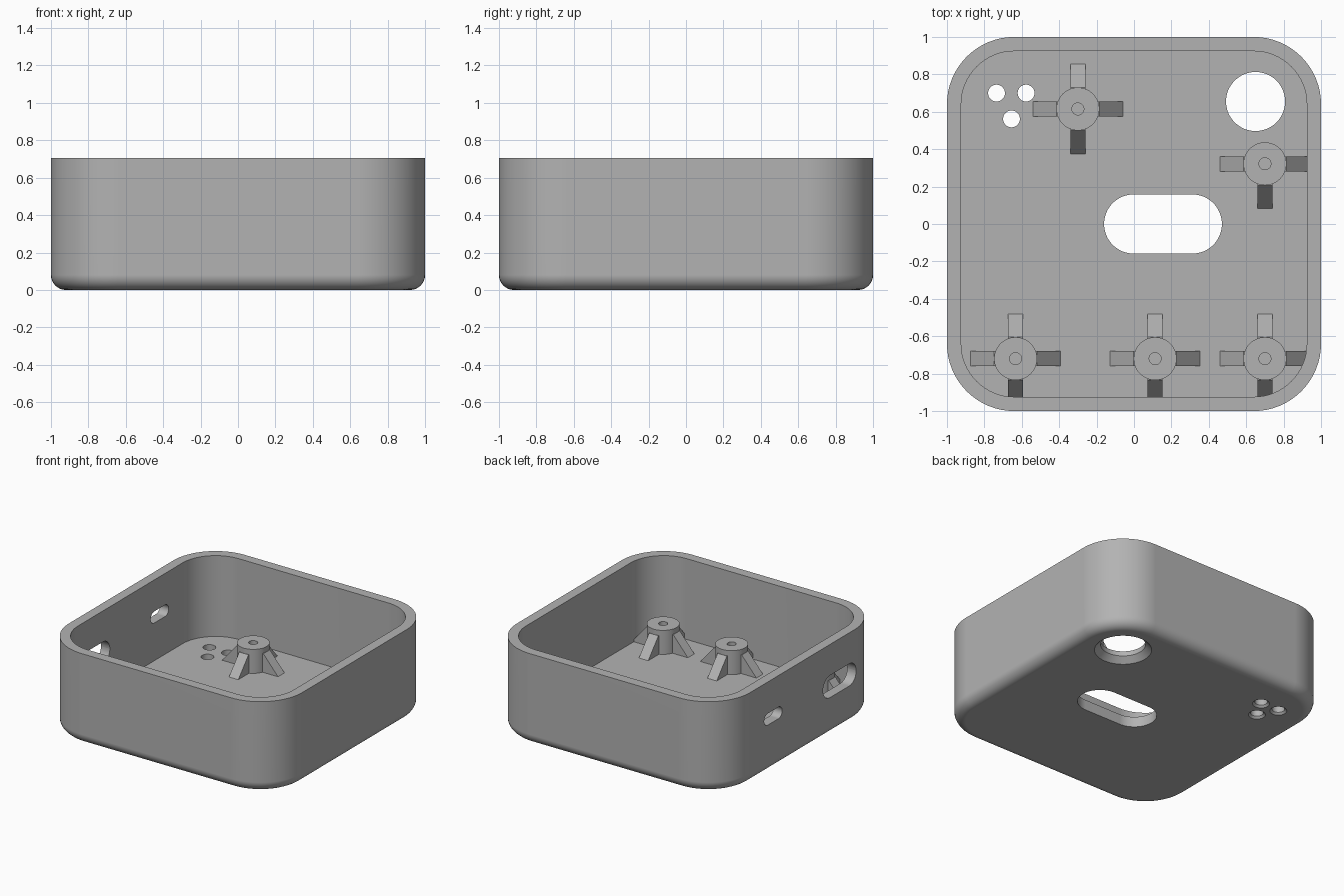
import bpy, bmesh, math
from mathutils import Matrix

if "Cube" in bpy.data.objects:
    bpy.data.objects.remove(bpy.data.objects["Cube"])

H, WALL, FLOOR, R, FILLET = 0.706, 0.076, 0.08, 0.36, 0.08

grey = bpy.data.materials.new("light grey plastic")
grey.diffuse_color = (0.45, 0.45, 0.45, 1)
grey.use_nodes = True
grey.node_tree.nodes["Principled BSDF"].inputs["Base Color"].default_value = grey.diffuse_color


def rounded_rect(hx, hy, r, n):
    """Outline of a rounded rectangle, counter-clockwise."""
    pts = []
    for k, (sx, sy) in enumerate([(1, 1), (-1, 1), (-1, -1), (1, -1)]):
        for i in range(n + 1):
            a = math.pi / 2 * (k + i / n)
            pts.append((sx * (hx - r) + r * math.cos(a), sy * (hy - r) + r * math.sin(a)))
    return pts


def circle(r, n=48):
    return [(r * math.cos(2 * math.pi * i / n), r * math.sin(2 * math.pi * i / n)) for i in range(n)]


def loft(bm, sections, closed=False):
    """Skin (outline, z) sections; cap the ends, or join last to first."""
    rings = [[bm.verts.new((x, y, z)) for x, y in pts] for pts, z in sections]
    pairs = list(zip(rings, rings[1:])) + ([(rings[-1], rings[0])] if closed else [])
    for a, b in pairs:
        for i in range(len(a)):
            j = (i + 1) % len(a)
            bm.faces.new((a[i], a[j], b[j], b[i]))
    if not closed:
        bm.faces.new(rings[0][::-1])
        bm.faces.new(rings[-1])


def finish(bm, name):
    bmesh.ops.remove_doubles(bm, verts=bm.verts, dist=1e-5)
    bmesh.ops.recalc_face_normals(bm, faces=bm.faces)
    me = bpy.data.meshes.new(name)
    bm.to_mesh(me)
    bm.free()
    ob = bpy.data.objects.new(name, me)
    bpy.context.collection.objects.link(ob)
    me.materials.append(grey)
    return ob


def activate(ob):
    bpy.ops.object.select_all(action='DESELECT')
    ob.select_set(True)
    bpy.context.view_layer.objects.active = ob


# tray: filleted bottom, straight walls, rim, cavity down to the floor
sections = []
for i in range(9):
    a = math.pi / 2 * i / 8
    d = FILLET * (1 - math.sin(a))
    sections.append((rounded_rect(1 - d, 1 - d, R - d, 16), FILLET * (1 - math.cos(a))))
inner = rounded_rect(1 - WALL, 1 - WALL, R - WALL, 16)
sections += [(rounded_rect(1, 1, R, 16), H), (inner, H), (inner, FLOOR)]
bm = bmesh.new()
loft(bm, sections)
tray = finish(bm, "tray")

# cutters for floor holes and side ports
cutters = []


def add_cutter(name, sections, matrix):
    bm = bmesh.new()
    loft(bm, sections)
    bm.transform(matrix)
    cutters.append(finish(bm, name))


def add_round_hole(x, y, r, chamfer):
    add_cutter("hole_cutter", [(circle(r + chamfer), -0.05), (circle(r + chamfer), 0.0),
                               (circle(r), chamfer), (circle(r), 0.15)],
               Matrix.Translation((x, y, 0)))


add_round_hole(0.65, 0.655, 0.158, 0.043)
for x, y in [(-0.735, 0.7), (-0.577, 0.7), (-0.655, 0.562)]:
    add_round_hole(x, y, 0.045, 0.015)

slot = rounded_rect(0.315, 0.158, 0.1579, 16)
add_cutter("floor_slot_cutter", [(slot, -0.05), (slot, 0.15)], Matrix.Translation((0.155, 0, 0)))

# side ports run along x, long axis along y
to_side = Matrix(((0, 0, 1, 0), (1, 0, 0, 0), (0, 1, 0, 0), (0, 0, 0, 1)))
for y, z, hl, r in [(0.361, 0.417, 0.11, 0.045), (-0.452, 0.38, 0.203, 0.086)]:
    port = rounded_rect(hl, r, r - 0.0001, 12)
    add_cutter("side_port_cutter", [(port, -0.12), (port, 0.12)],
               Matrix.Translation((-1, y, z)) @ to_side)

activate(tray)
for c in cutters:
    mod = tray.modifiers.new("cut", 'BOOLEAN')
    mod.operation, mod.solver, mod.object = 'DIFFERENCE', 'EXACT', c
    bpy.ops.object.modifier_apply(modifier=mod.name)
    bpy.data.objects.remove(c)
bpy.ops.object.shade_smooth_by_angle(angle=math.radians(30))
tray.modifiers.new("flat_normals", 'WEIGHTED_NORMAL').keep_sharp = True

# screw posts: drilled cylinder with triangular ribs
POST_TOP, POST_R, RIB_TOP, RIB_LEN, RIB_W = 0.266, 0.115, 0.225, 0.24, 0.04


def add_post(x, y, rib_angles):
    bm = bmesh.new()
    outer, bore = circle(POST_R), circle(0.032)
    z0 = FLOOR - 0.005
    loft(bm, [(outer, z0), (outer, POST_TOP), (bore, POST_TOP), (bore, z0)], closed=True)
    for ang in rib_angles:
        rot = Matrix.Rotation(math.radians(ang), 4, 'Z')
        prof = [(0.09, z0), (RIB_LEN, z0), (RIB_LEN, FLOOR), (POST_R, RIB_TOP), (0.09, RIB_TOP)]
        sides = [[bm.verts.new(rot @ Matrix.Translation((u, s * RIB_W, v)).translation)
                  for u, v in prof] for s in (-1, 1)]
        bm.faces.new(sides[0])
        bm.faces.new(sides[1][::-1])
        for i in range(len(prof)):
            j = (i + 1) % len(prof)
            bm.faces.new((sides[0][i], sides[1][i], sides[1][j], sides[0][j]))
    ob = finish(bm, "screw_post")
    ob.location = (x, y, 0)
    activate(ob)
    bpy.ops.object.shade_smooth_by_angle(angle=math.radians(30))


for x, y in [(-0.3, 0.615), (-0.633, -0.72), (0.113, -0.72), (0.7, -0.72)]:
    add_post(x, y, (0, 90, 180, 270))
add_post(0.7, 0.322, (0, 180, 270))
